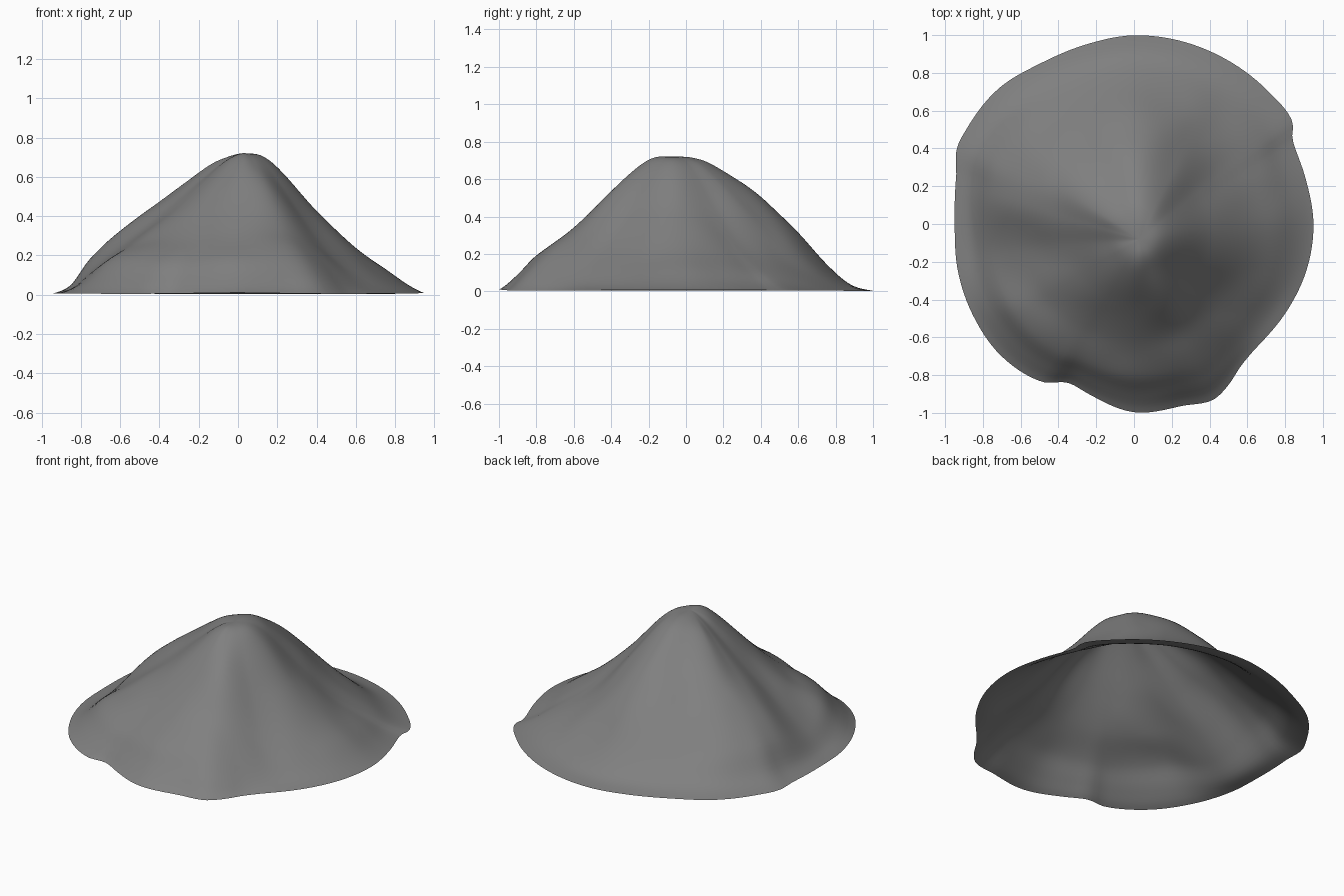
import bpy, bmesh, math
from mathutils import Vector, noise

if "Cube" in bpy.data.objects:
    bpy.data.objects.remove(bpy.data.objects["Cube"])

# Ground outline: (angle in degrees, radius)
OUTLINE = [(0, .95), (15, .94), (28, .95), (33, 1.0), (45, 1.0), (60, 1.0), (90, 1.0),
           (105, .985), (120, .985), (135, 1.015), (150, 1.02), (157, 1.02), (165, .975),
           (180, .95), (195, .965), (210, .98), (225, .99), (240, .965), (247, .91),
           (255, .93), (270, .995), (285, .995), (294, 1.02), (300, .99), (307, .94),
           (315, .92), (330, .93), (345, .945)]

# Slope profiles: angle, then height at each fraction of the outline radius
FRACTIONS = [0, .1, .2, .4, .6, .8, .9, 1]
SLOPES = [(0, .72, .705, .63, .42, .245, .11, .05, .008),
          (35, .72, .705, .63, .40, .22, .10, .04, .005),
          (60, .72, .71, .66, .48, .28, .11, .04, .003),
          (90, .72, .715, .68, .55, .36, .13, .035, .003),
          (120, .72, .71, .67, .53, .34, .13, .045, .005),
          (150, .72, .70, .66, .53, .38, .19, .06, .005),
          (168, .72, .69, .63, .49, .36, .18, .05, .005),
          (190, .72, .68, .60, .43, .27, .11, .03, .005),
          (215, .72, .69, .61, .43, .29, .18, .08, .005),
          (245, .72, .705, .64, .46, .29, .17, .08, .005),
          (270, .72, .715, .66, .49, .32, .19, .09, .01),
          (292, .72, .71, .65, .50, .33, .19, .10, .005),
          (320, .72, .705, .63, .42, .23, .09, .035, .005)]


def hermite(pts, x):
    """Smooth curve through (x, y) points."""
    i = next(k for k in range(1, len(pts) - 2) if x <= pts[k + 1][0])
    (xa, ya), (x0, y0), (x1, y1), (xb, yb) = pts[i - 1:i + 3]
    h = x1 - x0
    m0, m1 = (y1 - ya) / (x1 - xa) * h, (yb - y0) / (xb - x0) * h
    t = (x - x0) / h
    return ((2*t**3 - 3*t*t + 1) * y0 + (t**3 - 2*t*t + t) * m0
            + (3*t*t - 2*t**3) * y1 + (t**3 - t*t) * m1)


def wrap(pts):
    """Repeat angle points past both ends of the circle."""
    return ([(a - 360, v) for a, v in pts[-2:]] + pts
            + [(a + 360, v) for a, v in pts[:3]])


outline = wrap(OUTLINE)
rings = [wrap([(s[0], s[k + 1]) for s in SLOPES]) for k in range(8)]
N, M = 160, 44
PEAK = (.03, -.08)

# Open-bottomed mound as a polar sheet around an off-centre peak
bm = bmesh.new()
peak = bm.verts.new((*PEAK, .72))
cols = []
for i in range(N):
    deg = 360 * i / N
    a = math.radians(deg)
    rim = hermite(outline, deg)
    prof = [(f, hermite(r, deg)) for f, r in zip(FRACTIONS, rings)]
    # mirrored inner point rounds the summit, extra outer point flattens the foot
    prof = [(-.1, prof[1][1])] + prof + [(1.1, -.01)]
    col = []
    for j in range(1, M + 1):
        t = j / M
        # outline dents fade out towards the summit
        r = t * (.975 + (rim - .975) * t**4)
        x = r * math.cos(a) + PEAK[0] * (1 - t)
        y = r * math.sin(a) + PEAK[1] * (1 - t)
        bump = noise.noise(Vector((x * 4.5, y * 4.5, 3.1))) * .012 * math.sin(math.pi * t)
        col.append(bm.verts.new((x, y, max(.002, hermite(prof, t) + bump))))
    cols.append(col)
for i in range(N):
    a, b = cols[i], cols[(i + 1) % N]
    bm.faces.new((peak, a[0], b[0]))
    for j in range(M - 1):
        bm.faces.new((a[j], a[j + 1], b[j + 1], b[j]))
for f in bm.faces:
    f.smooth = True
# Centre the footprint
for axis in (0, 1):
    c = [v.co[axis] for v in bm.verts]
    mid = (min(c) + max(c)) / 2
    for v in bm.verts:
        v.co[axis] -= mid
me = bpy.data.meshes.new("mound")
bm.to_mesh(me)
bm.free()

# Dark earth grey
mat = bpy.data.materials.new("dark_grey")
mat.diffuse_color = (.215, .215, .215, 1)
mat.use_nodes = True
mat.node_tree.nodes["Principled BSDF"].inputs["Base Color"].default_value = mat.diffuse_color
me.materials.append(mat)
bpy.context.collection.objects.link(bpy.data.objects.new("mound", me))
